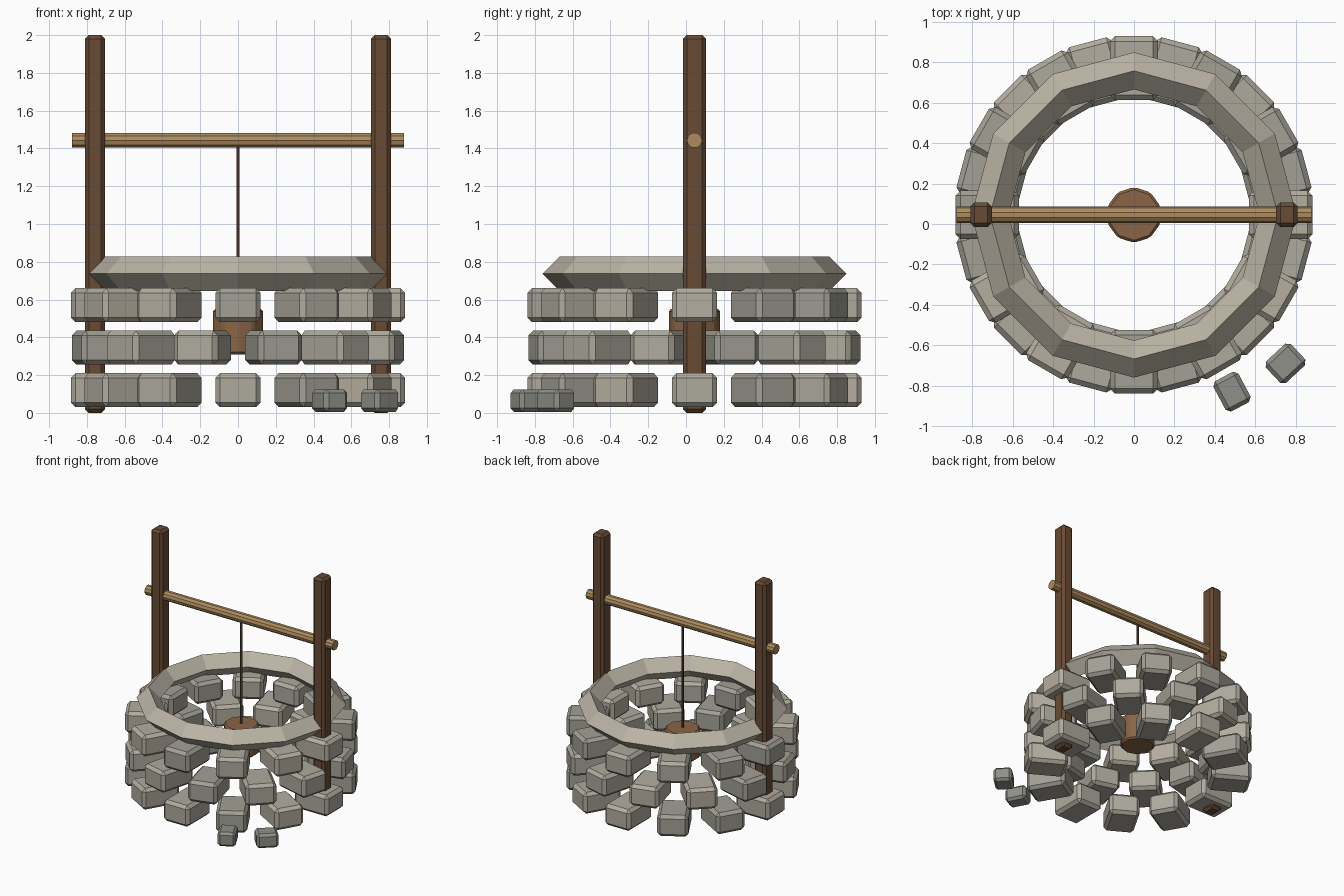
import bpy, math, random

if "Cube" in bpy.data.objects:
    bpy.data.objects.remove(bpy.data.objects["Cube"])

random.seed(4)
CY = 0.045  # the well sits slightly behind the origin, loose stones in front


def mat(name, r, g, b):
    m = bpy.data.materials.new(name)
    m.diffuse_color = (r, g, b, 1)
    m.use_nodes = True
    m.node_tree.nodes["Principled BSDF"].inputs["Base Color"].default_value = m.diffuse_color
    return m


stone_mats = [mat("stone_a", 0.42, 0.40, 0.34), mat("stone_b", 0.36, 0.35, 0.30),
              mat("stone_c", 0.46, 0.42, 0.35)]
rim_mat = mat("rim_stone", 0.50, 0.46, 0.38)
loose_mat = mat("loose_stone", 0.28, 0.28, 0.25)
dark_wood = mat("dark_wood", 0.14, 0.07, 0.035)
light_wood = mat("light_wood", 0.42, 0.26, 0.11)
bucket_wood = mat("bucket_wood", 0.25, 0.13, 0.06)
rope_mat = mat("rope", 0.12, 0.06, 0.035)


def finish(name, material, bevel=0):
    o = bpy.context.object
    o.name = name
    o.data.materials.append(material)
    if bevel:
        b = o.modifiers.new("bevel", 'BEVEL')
        b.width, b.segments = bevel, 1
    return o


def box(name, loc, size, material, bevel, angle=0):
    bpy.ops.mesh.primitive_cube_add(size=1, location=loc, rotation=(0, 0, angle))
    o = bpy.context.object
    o.scale = size
    bpy.ops.object.transform_apply(location=False, rotation=False, scale=True)
    return finish(name, material, bevel)


def rod(name, loc, radius, length, sides, material, rot=(0, 0, 0), bevel=0):
    bpy.ops.mesh.primitive_cylinder_add(vertices=sides, radius=radius, depth=length,
                                        location=loc, rotation=rot)
    return finish(name, material, bevel)


# Three courses of twelve stones, the middle one staggered
for row in range(3):
    for i in range(12):
        a = math.radians(30 * i + (15 if row == 1 else 0))
        box(f"wall_stone_{row}_{i}",
            (0.727 * math.cos(a), CY + 0.727 * math.sin(a), 0.12 + 0.225 * row),
            (0.315, 0.24, 0.18), random.choice(stone_mats), 0.025, a)

# Faceted rim ring
bpy.ops.mesh.primitive_torus_add(major_segments=12, minor_segments=4, major_radius=0.713,
                                 minor_radius=0.092, location=(0, CY, 0.737))
finish("rim", rim_mat)

# Posts and crossbar
for side, x in (("left", -0.757), ("right", 0.757)):
    box(f"{side}_post", (x, CY, 1.0), (0.106, 0.122, 2.0), dark_wood, 0.02)
rod("crossbar", (0, CY, 1.443), 0.041, 1.755, 10, light_wood, (0, math.pi / 2, 0))

# Rope and bucket
rod("rope", (0, CY, 0.98), 0.009, 0.92, 6, rope_mat)
rod("bucket", (0, CY, 0.43), 0.138, 0.24, 10, bucket_wood, bevel=0.012)

# Fallen stones beside the well
box("loose_stone_1", (0.485, -0.83, 0.065), (0.17, 0.14, 0.12), loose_mat, 0.02, math.radians(-62))
box("loose_stone_2", (0.75, -0.69, 0.065), (0.17, 0.145, 0.12), loose_mat, 0.02, math.radians(43))
